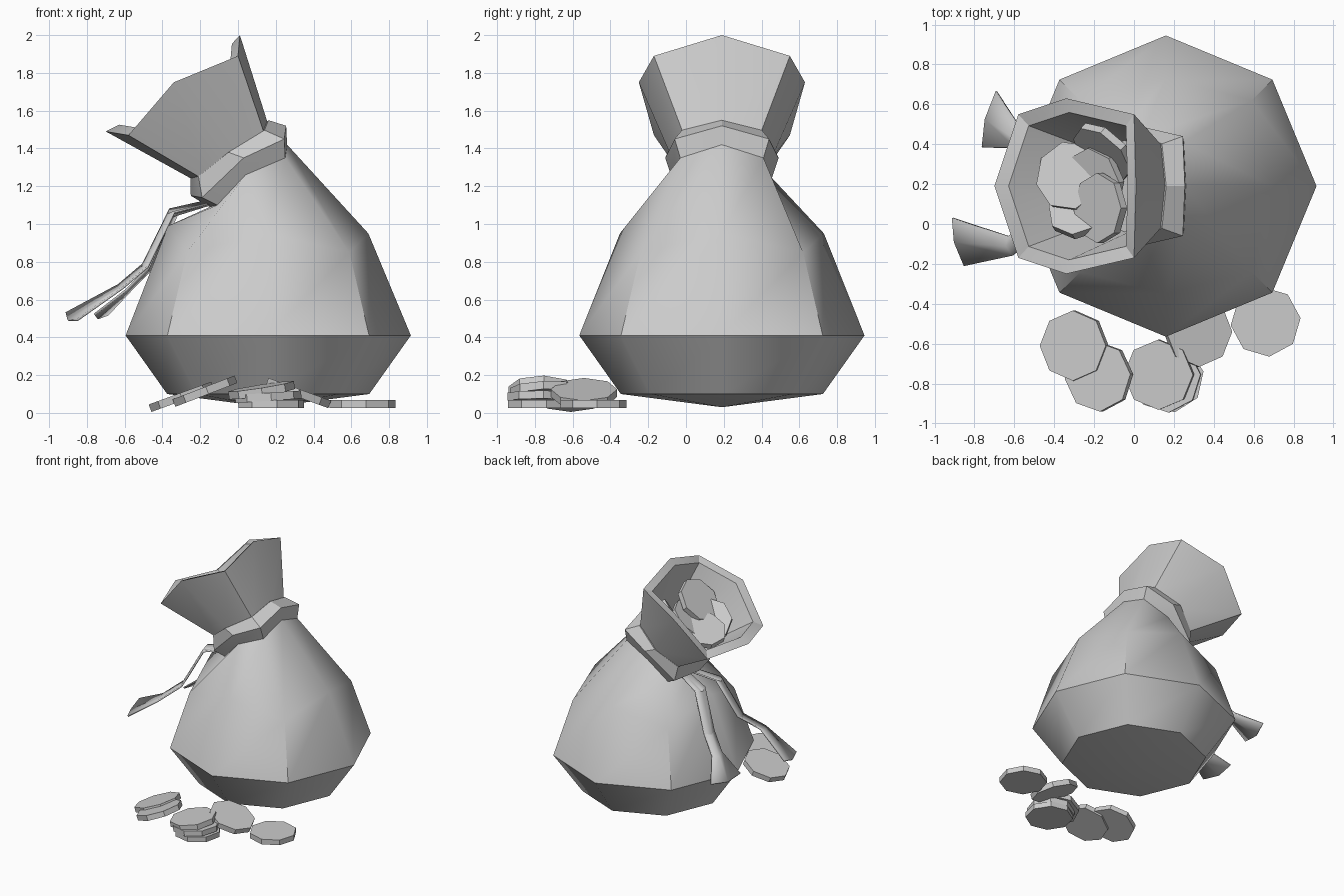
import bpy, bmesh, math
from mathutils import Vector, Matrix

if "Cube" in bpy.data.objects:
    bpy.data.objects.remove(bpy.data.objects["Cube"])

CY = 0.19  # the sack is mirrored about this y


def ring(half):
    """Five half-ring points (x, y offset, z) mirrored to an octagon."""
    pts = [(x, CY + y, z) for x, y, z in half]
    return pts + [(x, CY - y, z) for x, y, z in half[3:0:-1]]


def even(r, z):
    """Regular octagon ring around the sack's axis."""
    return ring([(0.16 + r * math.cos(i * math.pi / 4), r * math.sin(i * math.pi / 4), z)
                 for i in range(5)])


def finish(name, bm, angle):
    bmesh.ops.recalc_face_normals(bm, faces=bm.faces)
    me = bpy.data.meshes.new(name)
    bm.to_mesh(me)
    bm.free()
    ob = bpy.data.objects.new(name, me)
    bpy.context.collection.objects.link(ob)
    bpy.ops.object.select_all(action='DESELECT')
    ob.select_set(True)
    bpy.context.view_layer.objects.active = ob
    bpy.ops.object.shade_smooth_by_angle(angle=math.radians(angle))
    return ob


def loft(name, rings, angle, start=None, end=None, closed=True):
    """Skin successive rings; start/end are optional fan points."""
    bm = bmesh.new()
    rows = [[bm.verts.new(p) for p in r] for r in rings]
    n = len(rows[0])
    m = n if closed else n - 1
    for a, b in zip(rows, rows[1:]):
        for i in range(m):
            j = (i + 1) % n
            bm.faces.new((a[i], a[j], b[j], b[i]))
    for tip, row in ((start, rows[0]), (end, rows[-1])):
        if tip:
            v = bm.verts.new(tip)
            for i in range(n):
                bm.faces.new((v, row[i], row[(i + 1) % n]))
    return finish(name, bm, angle)


# Key rings of the leaning neck
shoulder = ring([(.69, 0, .95), (.59, .43, .85), (.16, .54, .95), (-.27, .43, .85), (-.37, 0, .99)])
tie_low = ring([(.26, 0, 1.42), (.25, .22, 1.35), (.04, .25, 1.26), (-.11, .20, 1.10), (-.15, 0, 1.09)])
tie_mid = ring([(.255, 0, 1.52), (.245, .25, 1.45), (.03, .30, 1.35), (-.19, .23, 1.14), (-.25, 0, 1.15)])
pinch = ring([(.15, 0, 1.54), (.13, .20, 1.49), (-.05, .27, 1.38), (-.20, .20, 1.26), (-.24, 0, 1.25)])
mouth = ring([(.01, 0, 2.0), (0, .36, 1.89), (-.34, .44, 1.75), (-.58, .36, 1.47), (-.70, 0, 1.49)])


def shrink(r, s, shift=(0, 0, 0)):
    c = sum((Vector(p) for p in r), Vector()) / len(r)
    return [c + (Vector(p) - c) * s + Vector(shift) for p in r]


# Sack body
loft("sack_body", [even(.535, .10), even(.755, .41), shoulder, tie_low], 45, start=(.16, CY, .03))

# Tie band round the neck
loft("neck_tie", [tie_low, tie_mid, shrink(pinch, 1.06), shrink(pinch, .95)], 30)

# Flared mouth with thick rim and inner lining
loft("sack_mouth", [shrink(pinch, .98, (.02, 0, -.03)), mouth,
                    shrink(mouth, .84, (.01, 0, .0)), shrink(pinch, .85)], 30,
     end=(-.05, CY, 1.38))


# Hanging ribbons, widening towards the ends
def ribbon(name, path, side):
    side = Vector(side).normalized()
    rows = []
    for x, y, z, w in path:
        p = Vector((x, y, z))
        rows.append([p - side * w, p + Vector((-.02, 0, -.02)), p + side * w])
    ob = loft(name, rows, 20, closed=False)
    mod = ob.modifiers.new("thickness", 'SOLIDIFY')
    mod.thickness = .012
    mod.offset = 0


ribbon("ribbon_front", [(-.14, .15, 1.12, .04), (-.35, .08, 1.07, .05), (-.49, .0, .78, .05),
                        (-.62, -.11, .67, .05), (-.88, -.09, .51, .125)], (-.25, 1, .15))
ribbon("ribbon_back", [(-.14, .23, 1.12, .04), (-.33, .29, 1.06, .05), (-.46, .36, .77, .05),
                       (-.58, .43, .65, .05), (-.725, .525, .52, .145)], (.25, 1, 0))


# Eight-sided coins
def coin(name, loc, tilt_x=0, tilt_y=0, spin=0):
    bm = bmesh.new()
    rot = (Matrix.Rotation(math.radians(tilt_y), 4, 'Y') @ Matrix.Rotation(math.radians(tilt_x), 4, 'X')
           @ Matrix.Rotation(math.radians(spin), 4, 'Z'))
    bmesh.ops.create_cone(bm, cap_ends=True, segments=8, radius1=.176, radius2=.176, depth=.042,
                          matrix=Matrix.Translation(loc) @ rot)
    finish(name, bm, 30)


ground = [((.66, -.49, .047), 0, 0, 6), ((.32, -.54, .105), 0, 20, 0),
          ((.175, -.77, .047), 0, 0, 10), ((.16, -.77, .085), 0, -4, 5), ((.125, -.755, .12), 3, -9, 0),
          ((-.175, -.765, .115), 0, -21, 4), ((-.30, -.61, .085), 0, -20, 0)]
inside = [((-.17, .08, 1.66), 0, -47, 0), ((-.15, .36, 1.60), 40, -50, 10),
          ((-.32, .24, 1.52), -10, -20, 15), ((-.20, .21, 1.56), 10, -38, 0),
          ((-.26, .08, 1.52), -35, -25, 0)]
for i, c in enumerate(ground):
    coin("ground_coin_%d" % (i + 1), *c)
for i, c in enumerate(inside):
    coin("sack_coin_%d" % (i + 1), *c)
